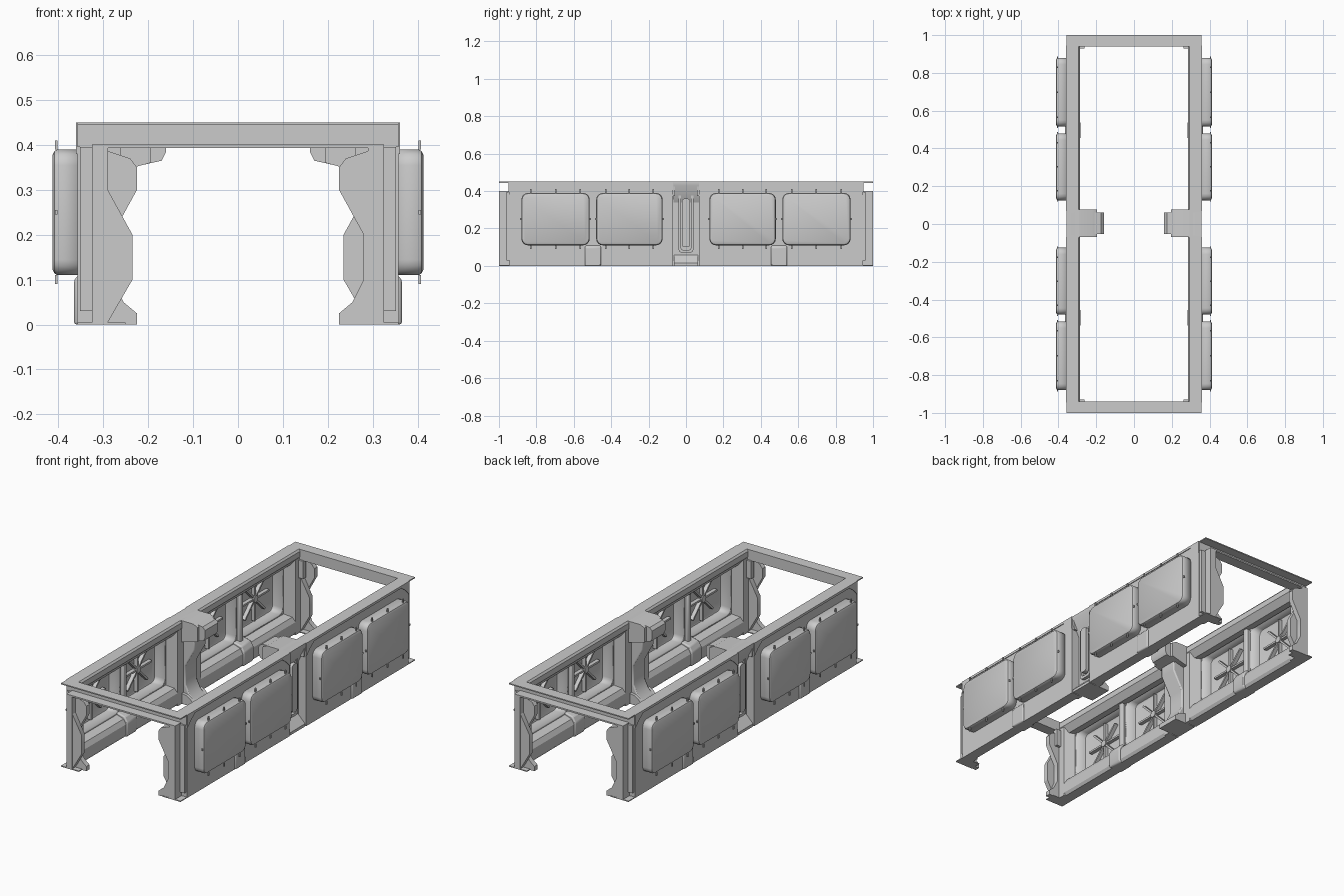
import bpy, bmesh, math

cube = bpy.data.objects.get("Cube")
if cube:
    bpy.data.objects.remove(cube, do_unlink=True)

grey = bpy.data.materials.new("light_grey_metal")
grey.use_nodes = True
grey.diffuse_color = (0.6, 0.6, 0.6, 1)
grey.node_tree.nodes["Principled BSDF"].inputs["Base Color"].default_value = (0.6, 0.6, 0.6, 1)
parts = []


def finish(name, bm, mirror, bevel=0, shell=0):
    bmesh.ops.recalc_face_normals(bm, faces=bm.faces)
    mesh = bpy.data.meshes.new(name)
    bm.to_mesh(mesh)
    bm.free()
    mesh.materials.append(grey)
    obj = bpy.data.objects.new(name, mesh)
    bpy.context.collection.objects.link(obj)
    if shell:
        obj.modifiers.new("shell", "SOLIDIFY").thickness = shell
    if bevel:
        mod = obj.modifiers.new("bevel", "BEVEL")
        mod.width, mod.segments, mod.limit_method = bevel, 2, "ANGLE"
    if mirror:
        mod = obj.modifiers.new("mirror", "MIRROR")
        mod.use_axis = ("x" in mirror, "y" in mirror, False)
        mod.use_mirror_merge = False
    parts.append(obj)


def place(axis, u, v, d):
    return (d, u, v) if axis == "x" else (u, d, v)


def prism(name, pts, axis, a, b, mirror="xy", bevel=0, holes=()):
    """Extrude an outline, optionally with holes, from a to b along an axis."""
    bm = bmesh.new()
    edges = []
    for loop in (pts, *holes):
        vs = [bm.verts.new(place(axis, u, v, a)) for u, v in loop]
        edges += [bm.edges.new((vs[i - 1], vs[i])) for i in range(len(vs))]
    if holes:
        bmesh.ops.triangle_fill(bm, edges=edges, use_beauty=True)
    else:
        bm.faces.new(bm.verts[:])
    new = bmesh.ops.extrude_face_region(bm, geom=bm.faces[:])["geom"]
    shift = place(axis, 0, 0, b - a)
    bmesh.ops.translate(bm, vec=shift, verts=[g for g in new if isinstance(g, bmesh.types.BMVert)])
    finish(name, bm, mirror, bevel)


def box(name, x, y, z, mirror="xy", bevel=0):
    pts = [(y[0], z[0]), (y[1], z[0]), (y[1], z[1]), (y[0], z[1])]
    prism(name, pts, "x", x[0], x[1], mirror, bevel)


def rounded(u0, u1, v0, v1, r, steps=4):
    corners = ((u1 - r, v1 - r), (u0 + r, v1 - r), (u0 + r, v0 + r), (u1 - r, v0 + r))
    pts = []
    for q, (cu, cv) in enumerate(corners):
        for i in range(steps + 1):
            t = math.pi / 2 * (q + i / steps)
            pts.append((cu + r * math.cos(t), cv + r * math.sin(t)))
    return pts


# Bulged equipment trays, hollow towards the inside
SPANS = ((0.125, 0.48), (0.515, 0.88))
LOW, HIGH, MID = 0.11, 0.39, 0.25


def tray(name, y0, y1):
    bm = bmesh.new()
    rings = []
    for x, inset in ((0.345, 0), (0.402, 0), (0.409, 0.004), (0.413, 0.012)):
        outline = rounded(y0 + inset, y1 - inset, LOW + inset, HIGH - inset, 0.035 - inset)
        rings.append([bm.verts.new((x, y, z)) for y, z in outline])
    for lower, upper in zip(rings, rings[1:]):
        for i in range(len(lower)):
            bm.faces.new((lower[i - 1], lower[i], upper[i], upper[i - 1]))
    bm.faces.new(rings[-1])
    finish(name, bm, "xy", shell=0.008)


for n, (y0, y1) in enumerate(SPANS):
    tray(f"tray_{n}", y0, y1)
    cy = (y0 + y1) / 2
    # Radial stiffeners in the hollow
    for k in range(4):
        t = k * math.pi / 4
        c, s = math.cos(t), math.sin(t)
        bar = [(cy + u * c - v * s, MID + u * s + v * c)
               for u, v in ((-0.12, -0.005), (0.12, -0.005), (0.12, 0.005), (-0.12, 0.005))]
        prism(f"spoke_{n}_{k}", bar, "x", 0.385, 0.406)
    prism(f"spoke_hub_{n}", rounded(cy - 0.018, cy + 0.018, MID - 0.018, MID + 0.018, 0.017), "x", 0.38, 0.406)
    # Small fasteners around the rim
    for k, (py, pz) in enumerate(((cy, 0.1), (cy, 0.4), (y0 + 0.05, 0.4), (y1 - 0.05, 0.4),
                                  (y0 + 0.05, 0.1), (y1 - 0.05, 0.1), (y0 - 0.003, MID), (y1 + 0.003, MID))):
        h = 0.01 if pz != MID else 0.005
        box(f"fastener_{n}_{k}", (0.402, 0.408), (py - 0.004, py + 0.004), (pz - h, pz + h))

# Outer skin of each wall bay with openings for the trays
skin = [(0.07, 0), (0.945, 0), (0.945, 0.45), (0.07, 0.45)]
prism("wall_skin", skin, "x", 0.345, 0.357,
      holes=[rounded(a + 0.004, b - 0.004, LOW + 0.004, HIGH - 0.004, 0.032) for a, b in SPANS])
trim = [(0.07, 0.38), (0.1, 0.41), (0.135, 0.437), (0.88, 0.437), (0.915, 0.41), (0.945, 0.38), (0.945, 0.45), (0.07, 0.45)]
prism("wall_trim", trim, "x", 0.357, 0.361)

# Inner rails, benches and uprights
prism("top_rail", [(0.357, 0.45), (0.295, 0.45), (0.287, 0.44), (0.287, 0.41), (0.315, 0.375), (0.35, 0.375)],
      "y", 0.06, 0.945)
prism("bench", [(0.35, 0), (0.3, 0), (0.29, 0.015), (0.29, 0.07), (0.305, 0.095), (0.35, 0.11)],
      "y", 0.07, 0.945)
prism("bench_collar", [(0.365, 0), (0.29, 0), (0.282, 0.015), (0.282, 0.08), (0.3, 0.108), (0.345, 0.12), (0.365, 0.1)],
      "y", 0.455, 0.54, bevel=0.006)
box("bay_divider", (0.325, 0.348), (0.483, 0.512), (0.09, 0.39), bevel=0.006)
for label, ya, yb, slant in (("end_upright", 0.945, 0.905, 0.88), ("middle_upright", 0.07, 0.1, 0.125)):
    bm = bmesh.new()
    plan = ((0.35, ya), (0.29, ya), (0.29, yb), (0.35, slant))
    face = bm.faces.new([bm.verts.new((x, y, 0)) for x, y in plan])
    top = bmesh.ops.extrude_face_region(bm, geom=[face])["geom"]
    bmesh.ops.translate(bm, vec=(0, 0, 0.44), verts=[g for g in top if isinstance(g, bmesh.types.BMVert)])
    finish(label, bm, "xy")

# End portals: thin top and floor flanges, beam web and lower lip
box("portal_top_flange", (-0.357, 0.357), (0.94, 1.0), (0.444, 0.45), "y")
box("portal_beam_web", (-0.357, 0.357), (0.94, 0.95), (0.395, 0.45), "y")
box("portal_lower_lip", (-0.325, 0.325), (0.94, 1.0), (0.393, 0.401), "y")
box("portal_floor_flange", (0.25, 0.357), (0.94, 1.0), (0, 0.005))
box("portal_post_edge", (0.29, 0.325), (0.945, 1.0), (0, 0.395))
box("portal_post_strip", (0.325, 0.352), (0.945, 0.96), (0.03, 0.395))
box("portal_gusset", (0.262, 0.295), (0.93, 0.955), (0.3, 0.395))

# Zigzag stanchions: waisted and bulged layers swap places on opposite corners
WAISTED = [(0.3, 0.39), (0.24, 0.37), (0.225, 0.35), (0.225, 0.3), (0.28, 0.2), (0.28, 0.1),
           (0.255, 0.05), (0.225, 0.025), (0.225, 0), (0.3, 0)]
BULGED = [(0.3, 0.32), (0.29, 0.3), (0.235, 0.2), (0.235, 0.1), (0.29, 0.005), (0.3, 0)]
for sx in (-1, 1):
    for sy in (-1, 1):
        corner = ("left" if sx > 0 else "right") + ("_back" if sy > 0 else "_front")
        order = (WAISTED, BULGED) if sx * sy > 0 else (BULGED, WAISTED)
        for layer, shape, ya, yb in (("inner", order[0], 0.945, 0.972), ("outer", order[1], 0.972, 0.998)):
            prism(f"stanchion_{layer}_{corner}", [(sx * x, z) for x, z in shape], "y", sy * ya, sy * yb, "")

# Middle frame: recessed channel, bracket arm and foot
box("middle_back_plate", (0.29, 0.312), (-0.072, 0.072), (0, 0.45), "x")
prism("middle_slot_surround", rounded(-0.04, 0.04, 0.07, 0.42, 0.02), "x", 0.312, 0.33, "x",
      holes=[rounded(-0.028, 0.028, 0.085, 0.405, 0.015)])
prism("middle_slot_bar", rounded(-0.022, 0.022, 0.1, 0.36, 0.015), "x", 0.31, 0.34, "x")
prism("middle_post", WAISTED, "y", -0.05, 0.05, "x", bevel=0.006)
prism("middle_arm", [(0.357, 0.45), (0.22, 0.45), (0.195, 0.438), (0.195, 0.36), (0.29, 0.335), (0.31, 0.335), (0.357, 0.43)],
      "y", -0.068, 0.076, "x")
prism("middle_arm_tip", [(0.21, 0.445), (0.175, 0.44), (0.16, 0.425), (0.16, 0.385), (0.17, 0.365), (0.21, 0.356)],
      "y", -0.052, 0.06, "x")
prism("middle_foot", [(0.355, 0), (0.355, 0.015), (0.31, 0.06), (0.26, 0.05), (0.225, 0.025), (0.225, 0)],
      "y", -0.065, 0.065, "x")

# Smooth shading with crisp edges
bpy.ops.object.select_all(action="DESELECT")
for obj in parts:
    obj.select_set(True)
bpy.context.view_layer.objects.active = parts[0]
bpy.ops.object.shade_smooth_by_angle(angle=math.radians(30))
